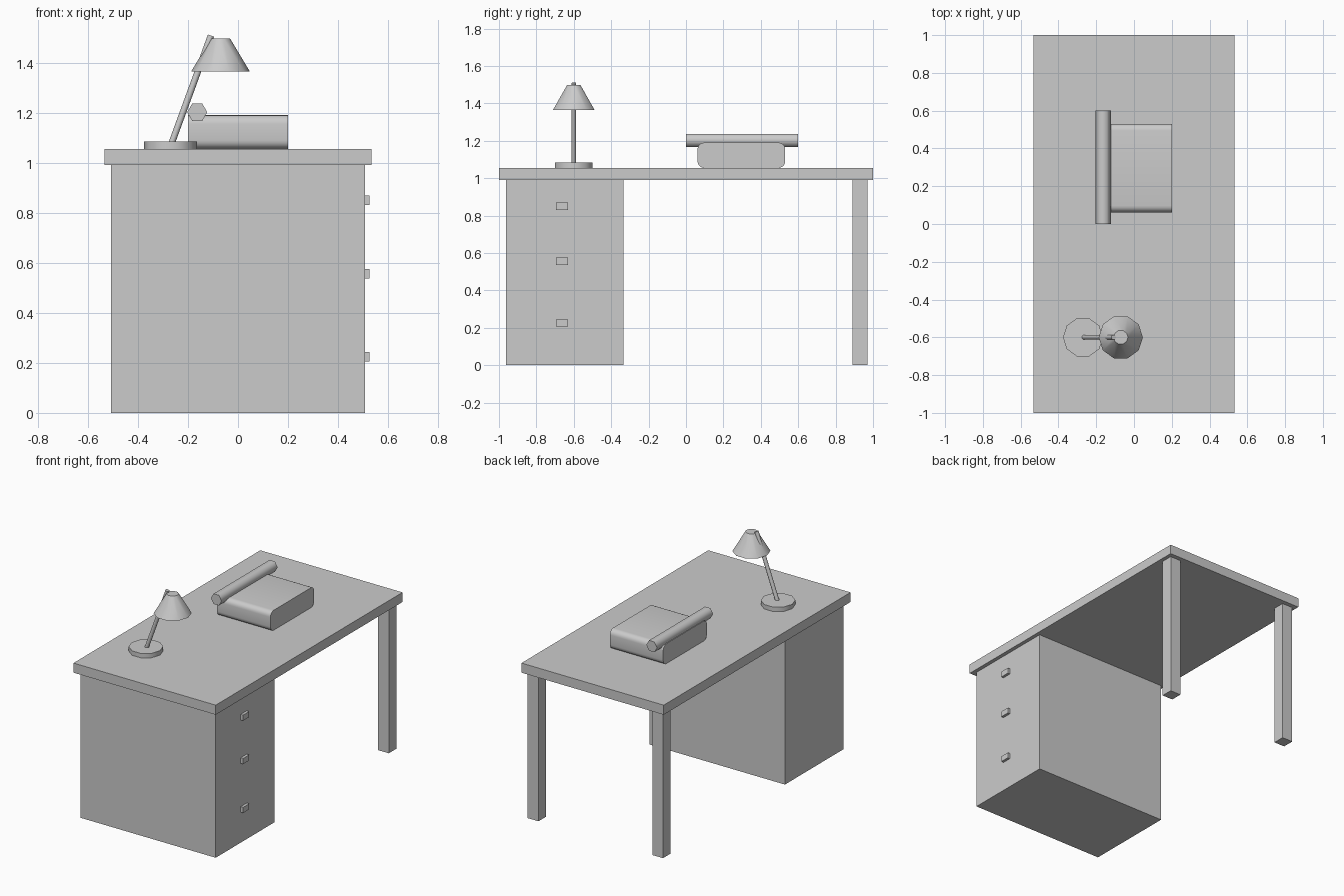
import bpy, bmesh
from math import pi, atan2
from mathutils import Matrix, Vector

if "Cube" in bpy.data.objects:
    bpy.data.objects.remove(bpy.data.objects["Cube"])


def finish(name, bm):
    mesh = bpy.data.meshes.new(name)
    bm.to_mesh(mesh)
    bm.free()
    obj = bpy.data.objects.new(name, mesh)
    bpy.context.collection.objects.link(obj)
    return obj


def box(name, x, y, z, round_x=0):
    """Box from (min, max) ranges; round_x rounds the edges that run along x."""
    bm = bmesh.new()
    bmesh.ops.create_cube(bm, size=1)
    for v in bm.verts:
        v.co = [r[0] if c < 0 else r[1] for c, r in zip(v.co, (x, y, z))]
    if round_x:
        edges = [e for e in bm.edges
                 if abs(e.verts[0].co.x - e.verts[1].co.x) > 1e-4]
        bmesh.ops.bevel(bm, geom=edges, offset=round_x, segments=5,
                        profile=0.5, affect='EDGES')
        for f in bm.faces:
            f.smooth = len(f.verts) == 4
    return finish(name, bm)


def tube(name, start, end, r1, r2, sides, tilt):
    """Capped cone or cylinder with smooth sides, corners on the x axis."""
    start, end = Vector(start), Vector(end)
    bm = bmesh.new()
    matrix = (Matrix.Translation((start + end) / 2) @ tilt
              @ Matrix.Rotation(pi / 2, 4, 'Z'))
    bmesh.ops.create_cone(bm, cap_ends=True, segments=sides, radius1=r1,
                          radius2=r2, depth=(end - start).length, matrix=matrix)
    for f in bm.faces:
        f.smooth = len(f.verts) == 4
    return finish(name, bm)


UPRIGHT = Matrix.Identity(4)
TOP = 1.055

# Desk
box("desk_top", (-0.533, 0.533), (-1, 1), (0.99, TOP))
box("drawer_cabinet", (-0.507, 0.507), (-0.963, -0.335), (0, 0.99))
for side, x in (("left", (-0.507, -0.427)), ("right", (0.427, 0.507))):
    box(side + "_leg", x, (0.89, 0.97), (0, 0.99))

# Drawer handles
for i, z in enumerate((0.225, 0.556, 0.85)):
    box(f"drawer_handle_{i + 1}", (0.5, 0.525), (-0.695, -0.63),
        (z - 0.019, z + 0.019))

# Lamp
tube("lamp_base", (-0.27, -0.6, TOP), (-0.27, -0.6, 1.085), 0.106, 0.106, 10, UPRIGHT)
low, high = Vector((-0.268, -0.6, 1.07)), Vector((-0.108, -0.6, 1.508))
lean = atan2(high.x - low.x, high.z - low.z)
tube("lamp_arm", low, high, 0.013, 0.013, 10, Matrix.Rotation(lean, 4, 'Y'))
tube("lamp_shade", (-0.07, -0.6, 1.365), (-0.07, -0.6, 1.497), 0.117, 0.038, 10, UPRIGHT)

# Telephone
box("telephone_body", (-0.2, 0.2), (0.062, 0.53), (TOP, 1.19), round_x=0.035)
tube("telephone_handset", (-0.163, 0, 1.202), (-0.163, 0.6, 1.202),
     0.04, 0.04, 6, Matrix.Rotation(pi / 2, 4, 'X'))
